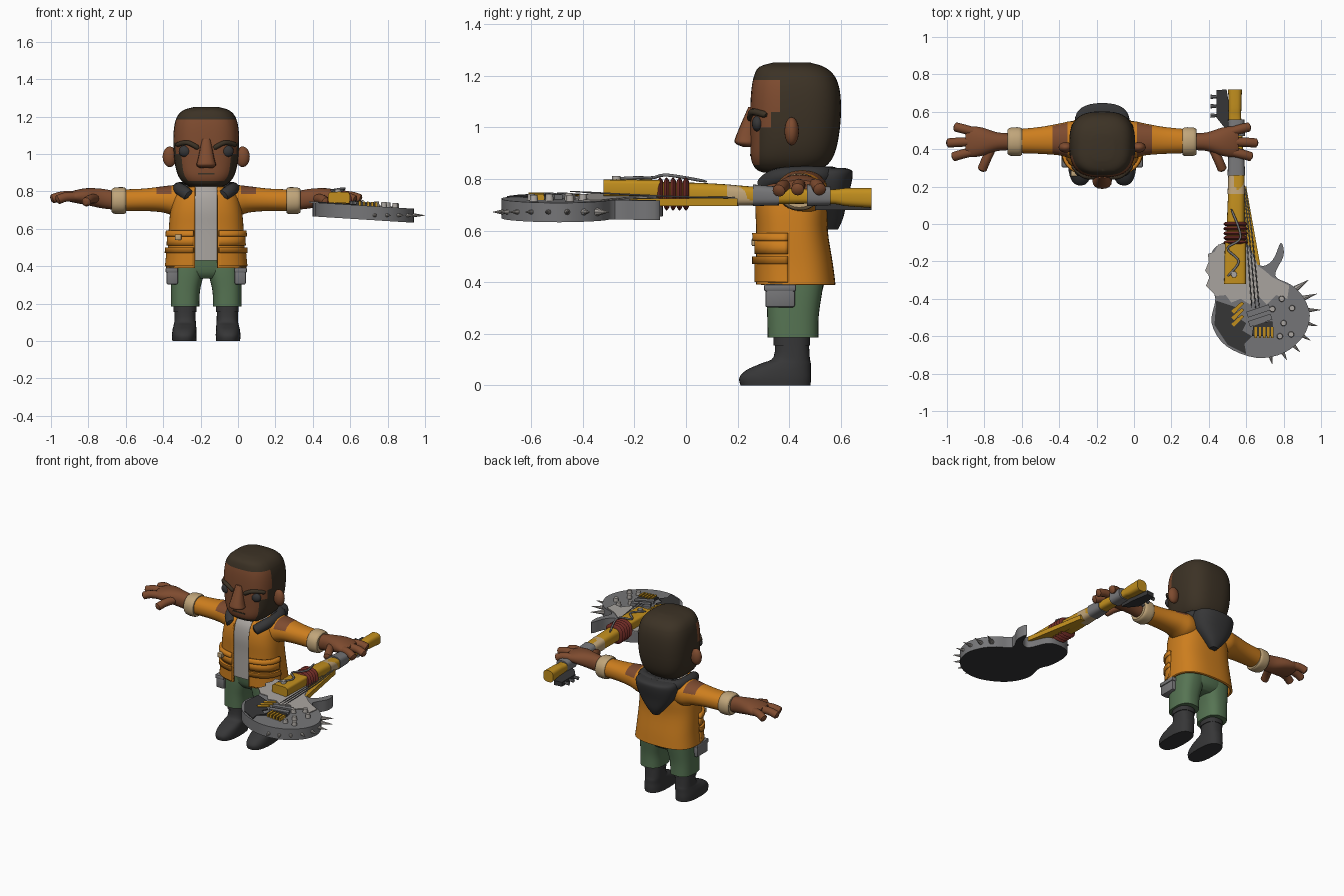
import bpy, bmesh, math
from mathutils import Vector, Matrix

if "Cube" in bpy.data.objects:
    bpy.data.objects.remove(bpy.data.objects["Cube"])

CX = -0.17  # centre line of the figure


def material(name, r, g, b):
    m = bpy.data.materials.new(name)
    m.diffuse_color = [((c / 255 + 0.055) / 1.055) ** 2.4 for c in (r, g, b)] + [1]
    m.use_nodes = True
    m.node_tree.nodes["Principled BSDF"].inputs["Base Color"].default_value = m.diffuse_color
    return m


SKIN = material("brown skin", 126, 75, 47)
ORANGE = material("orange cloth", 205, 126, 30)
HAIR = material("dark brown hair", 60, 50, 37)
BLACK = material("charcoal", 54, 54, 55)
GREEN = material("green cloth", 86, 116, 83)
GREY = material("grey metal", 118, 118, 120)
LIGHT = material("light grey", 170, 165, 160)
YELLOW = material("yellow paint", 194, 143, 30)
BEIGE = material("beige cloth", 192, 165, 122)
RED = material("dark red cord", 112, 44, 38)


def finish(name, bm, mat, x=0.0, mirror=False):
    bmesh.ops.recalc_face_normals(bm, faces=bm.faces)
    me = bpy.data.meshes.new(name)
    bm.to_mesh(me)
    bm.free()
    me.materials.append(mat)
    ob = bpy.data.objects.new(name, me)
    ob.location.x = x
    bpy.context.collection.objects.link(ob)
    if mirror:
        ob.modifiers.new("Mirror", "MIRROR").use_clip = False
    return ob


def spline(pts, steps, closed=False):
    """Catmull-Rom resampling of tuples."""
    n, out = len(pts), []
    get = (lambda i: Vector(pts[i % n])) if closed else (lambda i: Vector(pts[max(0, min(n - 1, i))]))
    for i in range(n if closed else n - 1):
        a, b, c, d = (get(i + k) for k in (-1, 0, 1, 2))
        for s in range(steps):
            t = s / steps
            out.append(0.5 * (2 * b + (c - a) * t + (2 * a - 5 * b + 4 * c - d) * t * t + (3 * b - a - 3 * c + d) * t ** 3))
    return out if closed else out + [get(n - 1)]


def loft(name, rings, mat, axis="z", p=2.4, seg=32, steps=4, **kw):
    """Rings are (position, centre a, centre b, half a, half b) of a superellipse."""
    bm, loops = bmesh.new(), []
    for t, a, b, ha, hb in spline(rings, steps):
        loop = []
        for i in range(seg):
            c, s = math.cos(2 * math.pi * i / seg), math.sin(2 * math.pi * i / seg)
            u = a + ha * math.copysign(abs(c) ** (2 / p), c)
            v = b + hb * math.copysign(abs(s) ** (2 / p), s)
            loop.append(bm.verts.new({"x": (t, u, v), "y": (u, t, v), "z": (u, v, t)}[axis]))
        loops.append(loop)
    for l0, l1 in zip(loops, loops[1:]):
        for i in range(seg):
            j = (i + 1) % seg
            bm.faces.new((l0[i], l0[j], l1[j], l1[i]))
    bm.faces.new(loops[0])
    bm.faces.new(loops[-1])
    return finish(name, bm, mat, **kw)


def cut(ob, planes, keep=None, paint=None, mat=None):
    """Slice along axis planes, then drop or paint faces by a rule on their centre."""
    bm = bmesh.new()
    bm.from_mesh(ob.data)
    for axis, d in planes:
        no = Vector([float(axis == k) for k in "xyz"])
        bmesh.ops.bisect_plane(bm, geom=bm.verts[:] + bm.edges[:] + bm.faces[:], plane_co=no * d, plane_no=no)
    if keep:
        bad = [f for f in bm.faces if not keep(f.calc_center_median())]
        bmesh.ops.delete(bm, geom=bad, context="FACES")
    if paint:
        ob.data.materials.append(mat)
        for f in bm.faces:
            f.material_index = int(paint(f.calc_center_median()))
    bm.to_mesh(ob.data)
    bm.free()


def solidify(ob, t):
    ob.modifiers.new("Thickness", "SOLIDIFY").thickness = t


def box(name, c, size, mat, bevel=0.008, **kw):
    bm = bmesh.new()
    bmesh.ops.create_cube(bm, size=1, matrix=Matrix.Translation(c) @ Matrix.Diagonal((*size, 1)))
    if bevel:
        bmesh.ops.bevel(bm, geom=bm.edges[:], offset=bevel, segments=2, affect="EDGES", profile=0.5)
    return finish(name, bm, mat, **kw)


def ball(name, c, r, mat, **kw):
    bm = bmesh.new()
    bmesh.ops.create_uvsphere(bm, u_segments=20, v_segments=12, radius=1,
                              matrix=Matrix.Translation(c) @ Matrix.Diagonal((*r, 1)))
    return finish(name, bm, mat, **kw)


def cone(name, a, b, r0, r1, mat, seg=12):
    a, b = Vector(a), Vector(b)
    m = Matrix.Translation((a + b) / 2) @ (b - a).to_track_quat("Z", "Y").to_matrix().to_4x4()
    bm = bmesh.new()
    bmesh.ops.create_cone(bm, cap_ends=True, segments=seg, radius1=r0, radius2=r1, depth=(b - a).length, matrix=m)
    return finish(name, bm, mat)


def tube(name, pts, r, mat, **kw):
    """Round tube along a smooth path, with rounded ends."""
    path, bm, loops, seg = spline(pts, 5), bmesh.new(), [], 12
    for i, q in enumerate(path):
        d = (path[min(i + 1, len(path) - 1)] - path[max(i - 1, 0)]).normalized()
        rot = d.to_track_quat("Z", "Y")
        rr = r * (0.55 if i in (0, len(path) - 1) else 1)
        loops.append([bm.verts.new(q + rot @ Vector((rr * math.cos(k * math.tau / seg), rr * math.sin(k * math.tau / seg), 0)))
                      for k in range(seg)])
    for l0, l1 in zip(loops, loops[1:]):
        for i in range(seg):
            bm.faces.new((l0[i], l0[(i + 1) % seg], l1[(i + 1) % seg], l1[i]))
    bm.faces.new(loops[0])
    bm.faces.new(loops[-1])
    return finish(name, bm, mat, **kw)


def prism(name, pts, z0, z1, mat, slope=True):
    """Outline raised between z0 and z1, optionally tilted with the guitar deck."""
    bm = bmesh.new()
    lift = (lambda x: deck(x)) if slope else (lambda x: 0)
    lo, hi = ([bm.verts.new((q[0], q[1], z + lift(q[0]))) for q in pts] for z in (z0, z1))
    bm.faces.new(lo)
    bm.faces.new(hi)
    for i in range(len(pts)):
        j = (i + 1) % len(pts)
        bm.faces.new((lo[i], lo[j], hi[j], hi[i]))
    return finish(name, bm, mat)


def deck(x):
    return 0.74 - 0.063 * (x - 0.42)


BODY, PAIR = dict(x=CX), dict(x=CX, mirror=True)

# Head with painted hair and beard
head = loft("head", [(0.825, 0, .40, .085, .10), (0.84, 0, .40, .115, .13), (0.88, 0, .41, .148, .158), (0.95, 0, .42, .168, .17),
                     (1.05, 0, .425, .176, .176), (1.14, 0, .425, .172, .172), (1.2, 0, .42, .155, .156),
                     (1.235, 0, .41, .12, .125), (1.252, 0, .41, .06, .07)], SKIN, p=2.8, seg=48, **BODY)


def is_hair(c):
    line = 0.365 if c.z > 1.06 else 0.33 if c.z > 1.0 else 0.285
    return c.z > 1.185 or c.z < 0.855 or c.y > line


cut(head, [("z", 1.185), ("z", 1.06), ("z", 1.0), ("z", .855), ("y", .365), ("y", .33), ("y", .285)], paint=is_hair, mat=HAIR)
loft("nose", [(.925, 0, .25, .035, .03), (.94, 0, .235, .052, .045), (.97, 0, .238, .045, .043), (1.08, 0, .258, .022, .016)],
     SKIN, seg=16, **BODY)
ball("eye", (.113, .278, 1.015), (.034, .022, .031), BLACK, **PAIR)
tube("eyebrow", [(.04, .25, 1.03), (.1, .258, 1.06), (.16, .312, 1.048)], .013, HAIR, **PAIR)
box("mouth", (0, .252, .893), (.09, .009, .008), HAIR, 0, **BODY)
ball("ear", (.195, .41, .985), (.038, .028, .055), SKIN, **PAIR)
loft("neck", [(.74, 0, .43, .085, .085), (.86, 0, .42, .085, .085)], SKIN, **BODY)

# Open jacket over a shirt
TORSO = [(.39, 0, .425, .215, .155), (.47, 0, .42, .207, .15), (.6, 0, .41, .2, .14), (.7, 0, .41, .19, .143),
         (.78, 0, .415, .165, .135), (.825, 0, .42, .105, .11)]


def grown(g):
    return [(z, a, b, ha + g, hb + g) for z, a, b, ha, hb in TORSO]


jacket = loft("jacket", grown(0), ORANGE, p=2.7, seg=48, **BODY)
cut(jacket, [("x", .06), ("x", -.06), ("z", .391)],
    keep=lambda c: not (abs(c.x) < .06 and c.y < .35) and c.z > .3905 and c.z < .8249)
solidify(jacket, .015)
shirt = loft("shirt", grown(-.012), LIGHT, p=2.7, **BODY)
cut(shirt, [("z", .43)], keep=lambda c: c.z > .43)
for name, z0, z1, g in (("lower_pocket", .4, .475, .012), ("lower_flap", .47, .5, .02),
                        ("upper_pocket", .51, .565, .012), ("upper_flap", .56, .59, .02)):
    pocket = loft(name, grown(g - .004), ORANGE, p=2.7, seg=48, **BODY)
    cut(pocket, [("z", z0), ("z", z1), ("x", .068), ("x", -.068), ("y", .395)],
        keep=lambda c: z0 < c.z < z1 and abs(c.x) > .068 and c.y < .395)
    solidify(pocket, .02)
box("pocket_tag", (-.15, .27, .555), (.035, .03, .03), BEIGE, .004, **BODY)

# Sleeves, cuffs and shoulder patches
sleeve = loft("sleeve", [(.08, .44, .75, .095, .07), (.16, .45, .75, .1, .083), (.23, .452, .757, .085, .07),
                         (.33, .447, .755, .072, .06), (.45, .443, .752, .064, .058)], ORANGE, "x", 2.2, **PAIR)
cut(sleeve, [("x", .185), ("x", .265), ("z", .785)], paint=lambda c: .185 < c.x < .265 and c.z > .785, mat=SKIN)
loft("cuff", [(.43, .44, .75, .07, .066), (.445, .44, .75, .077, .072), (.49, .44, .75, .075, .07), (.505, .44, .75, .065, .06)],
     BEIGE, "x", 2.2, **PAIR)

# Hands
loft("palm", [(.49, .44, .752, .045, .05), (.56, .44, .762, .05, .052), (.64, .44, .772, .075, .045),
              (.7, .44, .772, .082, .034), (.73, .44, .77, .07, .025)], SKIN, "x", 2.2, **PAIR)
for name, pts in (("back_finger", [(.68, .49, .775), (.74, .508, .775), (.79, .52, .757)]),
                  ("middle_finger", [(.69, .44, .775), (.77, .437, .775), (.83, .432, .757)]),
                  ("front_finger", [(.68, .39, .772), (.75, .373, .77), (.80, .358, .752)]),
                  ("thumb", [(.585, .42, .762), (.62, .345, .758), (.645, .285, .74)])):
    tube(name, pts, .025, SKIN, **PAIR)

# Hood and collar
loft("hood", [(.605, 0, .565, .025, .025), (.65, 0, .565, .065, .045), (.72, 0, .55, .12, .075), (.79, 0, .545, .145, .098),
              (.83, 0, .55, .14, .095), (.842, 0, .55, .11, .07)], BLACK, **BODY)
tube("collar", [(.085, .3, .77), (.13, .345, .805), (.145, .43, .815), (.12, .53, .815), (0, .57, .815)], .034, BLACK, **PAIR)

# Trousers, hip pouches and boots
loft("hips", [(.335, 0, .42, .11, .075), (.37, 0, .425, .175, .105), (.46, 0, .425, .185, .12)], GREEN, **BODY)
loft("trouser_leg", [(.185, .113, .415, .076, .098), (.27, .111, .415, .078, .1), (.36, .1, .42, .088, .108), (.42, .095, .425, .09, .112)],
     GREEN, p=2.6, **PAIR)
box("hip_pouch", (.182, .365, .345), (.06, .115, .085), GREY, **PAIR)
box("pouch_flap", (.184, .365, .378), (.068, .125, .028), GREY, **PAIR)
loft("boot", [(0, .117, .347, .064, .136), (.03, .117, .346, .066, .139), (.06, .116, .36, .064, .124), (.085, .114, .388, .06, .096),
              (.11, .113, .41, .057, .07), (.2, .113, .41, .056, .065)], BLACK, p=2.5, **PAIR)
loft("boot_top", [(.155, .113, .41, .061, .071), (.185, .113, .41, .061, .071)], BLACK, p=2.5, steps=1, **PAIR)

# Guitar body, dark underneath
outline = spline([(.65, -.715), (.49, -.65), (.415, -.53), (.435, -.40), (.405, -.32), (.4, -.2), (.44, -.12), (.53, -.09),
                  (.61, -.11), (.67, -.22), (.74, -.195), (.785, -.1), (.8, -.17), (.755, -.275), (.84, -.325),
                  (.905, -.39), (.94, -.49), (.905, -.6), (.8, -.69)], 4, closed=True)
guitar = prism("guitar_body", outline, -.075, 0, GREY)
guitar.data.materials.append(BLACK)
for f in guitar.data.polygons:
    f.material_index = int(f.normal.z < -.5)
prism("light_deck", [(.385, -.33), (.405, -.28), (.38, -.25), (.4, -.2), (.395, -.16), (.43, -.15), (.45, -.11), (.53, -.095),
                     (.6, -.115), (.665, -.225), (.7, -.25), (.74, -.285), (.83, -.33), (.82, -.4), (.76, -.38), (.71, -.43),
                     (.67, -.39), (.62, -.43), (.57, -.4), (.52, -.42), (.49, -.38), (.44, -.385)], -.004, .005, LIGHT)
prism("dark_deck", [(.44, -.41), (.5, -.43), (.56, -.45), (.54, -.49), (.6, -.53), (.58, -.57), (.63, -.6), (.59, -.64), (.6, -.695),
                    (.5, -.645), (.43, -.54)], -.004, .005, BLACK)
for i in range(3):
    y = -.43 - .035 * i
    prism("hazard_stripe", [(.52, y - .035), (.535, y - .05), (.59, y + .005), (.575, y + .015)], .004, .009, YELLOW)
prism("front_pickup", [(.6, -.47), (.72, -.43), (.73, -.46), (.61, -.5)], 0, .02, GREY)
prism("rear_pickup", [(.61, -.52), (.73, -.48), (.74, -.51), (.62, -.55)], 0, .02, GREY)
prism("bridge", [(.63, -.6), (.64, -.53), (.74, -.52), (.745, -.6)], 0, .015, BLACK)
for i in range(5):
    x = .645 + .022 * i
    prism("bridge_saddle", [(x, -.61), (x + .013, -.61), (x + .013, -.55), (x, -.55)], 0, .022, YELLOW)
for x, y in ((.79, -.4), (.845, -.45), (.74, -.455), (.8, -.53), (.84, -.59), (.78, -.6)):
    cone("knob", (x, y, deck(x) - .005), (x, y, deck(x) + .025), .017, .014, LIGHT)

# Spikes and studs round the rim
for i in range(8):
    a = math.radians(-78 + 16 * i)
    d, c = Vector((math.cos(a), math.sin(a), 0)), Vector((.68, -.47, .672))
    cone("spike", c + d * .22, c + d * (.32 - .035 * abs(i - 5) / 5), .017, .001, LIGHT, 8)

# Guitar neck: painted beam, tape, cords and headstock
loft("neck_block", [(-.32, .54, .765, .058, .033), (-.1, .542, .762, .056, .035)], YELLOW, "y", 5, steps=1)
loft("neck_beam", [(-.12, .543, .747, .05, .042), (.1, .545, .74, .045, .043), (.3, .55, .735, .04, .033), (.55, .54, .732, .034, .028),
                   (.62, .54, .73, .034, .035), (.72, .54, .727, .037, .039)], YELLOW, "y", 3)
for name, y0, y1, mat in (("cloth_tape", .16, .26, BEIGE), ("metal_sleeve", .26, .36, GREY), ("grip_tape", .47, .56, GREY)):
    loft(name, [(y0, .547, .737, .047, .042), (y1, .547, .734, .043, .036)], mat, "y", 3, steps=1)
for i in range(5):
    y = -.1 + .025 * i
    loft("red_cord", [(y - .011, .543, .742, .053, .05), (y, .543, .742, .066, .065), (y + .011, .543, .742, .053, .05)],
         RED, "y", 2.6, steps=2)
prism("fretboard", [(.565, .2), (.6, .2), (.675, -.22), (.585, -.22)], .695, .725, YELLOW, slope=False)
for i in range(3):
    tube("string", [(.575 + .01 * i, .19, .728), (.6 + .015 * i, -.05, .732), (.63 + .02 * i, -.45, .752)], .003, GREY)
tube("cable", [(.5, -.28, .8), (.56, -.2, .805), (.5, -.13, .805), (.57, -.07, .815), (.52, .08, .79)], .006, GREY)
cone("block_bolt", (.535, -.27, .79), (.535, -.27, .812), .018, .016, LIGHT)
prism("headstock", [(.44, .715), (.495, .72), (.515, .6), (.52, .5), (.48, .52), (.44, .57)], .68, .71, BLACK, slope=False)
for y in (.58, .63, .68):
    cone("tuning_peg", (.45, y, .695), (.41, y, .695), .007, .012, GREY, 8)

# Smooth shading with sharp edges kept
bpy.ops.object.select_all(action="SELECT")
bpy.context.view_layer.objects.active = head
bpy.ops.object.shade_smooth_by_angle(angle=math.radians(40))
